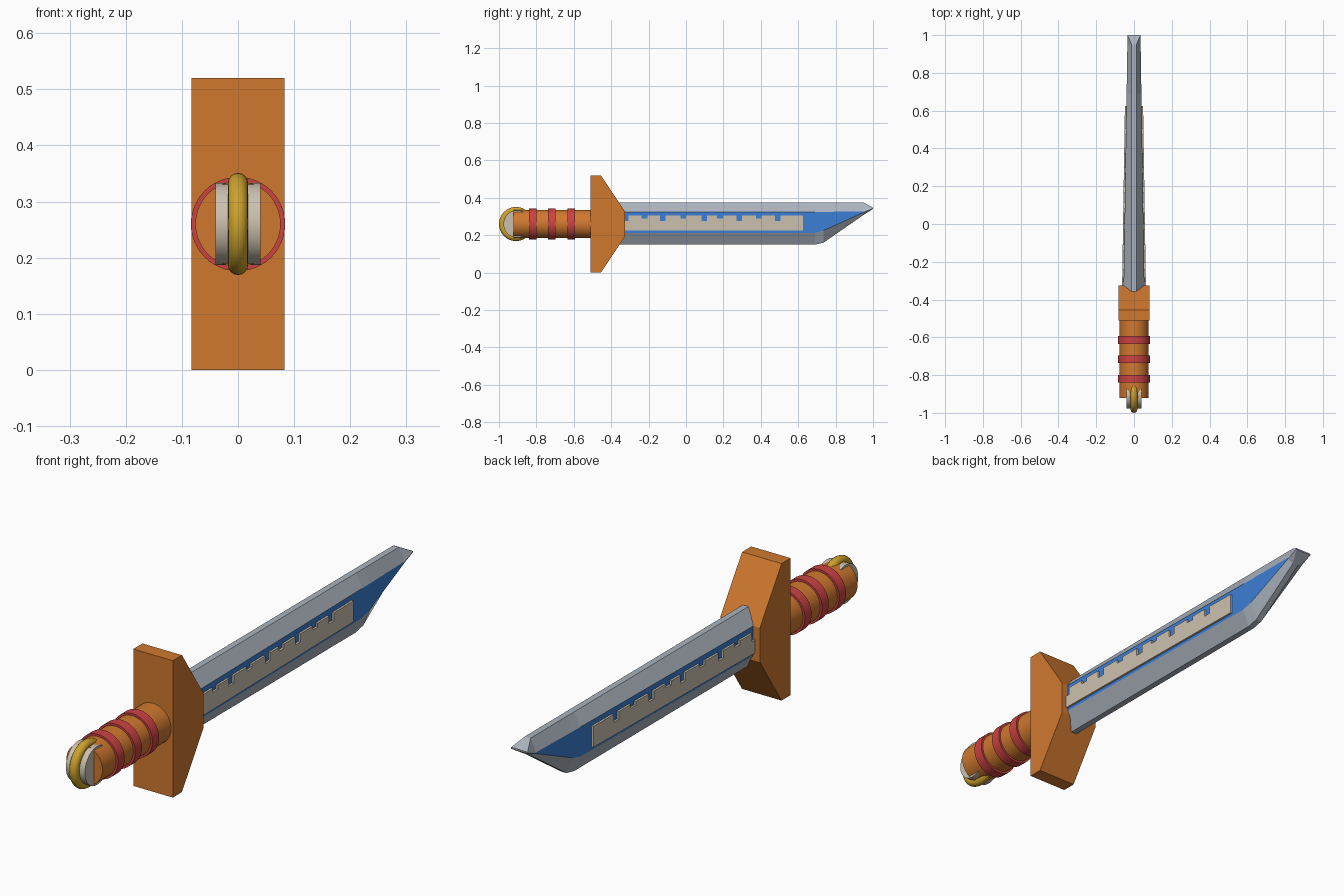
import bpy, bmesh, math

if "Cube" in bpy.data.objects:
    bpy.data.objects.remove(bpy.data.objects["Cube"])

def material(name, rgb):
    m = bpy.data.materials.new(name)
    m.diffuse_color = (*rgb, 1)
    m.use_nodes = True
    m.node_tree.nodes["Principled BSDF"].inputs["Base Color"].default_value = m.diffuse_color
    return m

ORANGE = material("orange", (0.63, 0.19, 0.028))
RED = material("red", (0.60, 0.055, 0.055))
BLUE = material("blue", (0.045, 0.21, 0.66))
STEEL = material("steel", (0.41, 0.45, 0.51))
BEIGE = material("beige", (0.60, 0.53, 0.43))
GOLD = material("gold", (0.60, 0.36, 0.025))
AXIS_Z = 0.26

def finish(bm, name, *mats):
    bmesh.ops.recalc_face_normals(bm, faces=bm.faces)
    me = bpy.data.meshes.new(name)
    bm.to_mesh(me)
    bm.free()
    ob = bpy.data.objects.new(name, me)
    bpy.context.collection.objects.link(ob)
    for m in mats:
        me.materials.append(m)
    return ob

def prism(name, profile, x_in, x_out, mat):
    """Extrude a (y, z) profile between two x positions given as functions of y."""
    bm = bmesh.new()
    a = [bm.verts.new((x_in(y), y, z)) for y, z in profile]
    b = [bm.verts.new((x_out(y), y, z)) for y, z in profile]
    bm.faces.new(a)
    bm.faces.new(b)
    for i in range(len(a)):
        j = (i + 1) % len(a)
        bm.faces.new((a[i], a[j], b[j], b[i]))
    return finish(bm, name, mat)

def smooth(ob, name, mat):
    ob.name = name
    ob.data.materials.append(mat)
    bpy.ops.object.shade_smooth_by_angle(angle=math.radians(35))

def cylinder(name, r, length, y, rot, mat):
    bpy.ops.mesh.primitive_cylinder_add(vertices=48, radius=r, depth=length,
                                        location=(0, y, AXIS_Z), rotation=rot)
    smooth(bpy.context.object, name, mat)

# Grip with raised bands
ALONG_Y, ALONG_X = (math.pi / 2, 0, 0), (0, math.pi / 2, 0)
cylinder("grip", 0.076, 0.43, -0.707, ALONG_Y, ORANGE)
for i, y in enumerate((-0.82, -0.717, -0.614)):
    cylinder(f"grip_band_{i + 1}", 0.084, 0.04, y, ALONG_Y, RED)

# Pommel disc and gold ring
cylinder("pommel_disc", 0.073, 0.08, -0.903, ALONG_X, BEIGE)
bpy.ops.mesh.primitive_torus_add(major_radius=0.073, minor_radius=0.018, major_segments=48,
                                 minor_segments=16, location=(0, -0.909, AXIS_Z), rotation=ALONG_X)
smooth(bpy.context.object, "pommel_ring", GOLD)

# Guard: block tapering toward the blade
prism("guard", [(-0.51, 0), (-0.455, 0), (-0.325, 0.195), (-0.325, 0.325), (-0.455, 0.52), (-0.51, 0.52)],
      lambda y: -0.083, lambda y: 0.083, ORANGE)

# Blade: eight-sided section swept through stations (y, top, shoulder, lower shoulder, bottom)
def half_width(y):
    return 0.055 - 0.0155 * (y + 0.33)

stations = [(-0.42, 0.375, 0.325, 0.213, 0.150),
            (0.69, 0.375, 0.325, 0.213, 0.150),
            (0.735, 0.375, 0.325, 0.225, 0.160),
            (0.95, 0.375, 0.327, 0.322, 0.309),
            (1.0, 0.347, 0.345, 0.343, 0.341)]
bm = bmesh.new()
rings = []
for y, top, sh, lo, bot in stations:
    w = half_width(y)
    e = 0.012 if y < 1 else w
    rings.append([bm.verts.new((x, y, z)) for x, z in
                  ((-e, top), (e, top), (w, sh), (w, lo), (e, bot), (-e, bot), (-w, lo), (-w, sh))])
for r, s in zip(rings, rings[1:]):
    for i in range(8):
        j = (i + 1) % 8
        f = bm.faces.new((r[i], r[j], s[j], s[i]))
        # flat sides are blue, bevels and tip steel
        f.material_index = 1 if i in (2, 6) and s is not rings[-1] else 0
bm.faces.new(rings[0])
bm.faces.new(rings[-1])
finish(bm, "blade", STEEL, BLUE)

# Notched inlay plates on both sides of the blade
outline = [(0.625, 0.305), (0.625, 0.225), (-0.34, 0.225), (-0.34, 0.275), (-0.308, 0.275), (-0.308, 0.305)]
for i, y in enumerate((-0.222, -0.125, -0.015, 0.098, 0.182, 0.284, 0.39, 0.49)):
    d = 0.29 if i % 2 == 0 else 0.275
    outline += [(y - 0.015, 0.305), (y - 0.015, d), (y + 0.015, d), (y + 0.015, 0.305)]
for side, sign in (("right", 1), ("left", -1)):
    prism(f"blade_inlay_{side}", outline,
          lambda y: sign * (half_width(y) - 0.001), lambda y: sign * (half_width(y) + 0.008), BEIGE)
